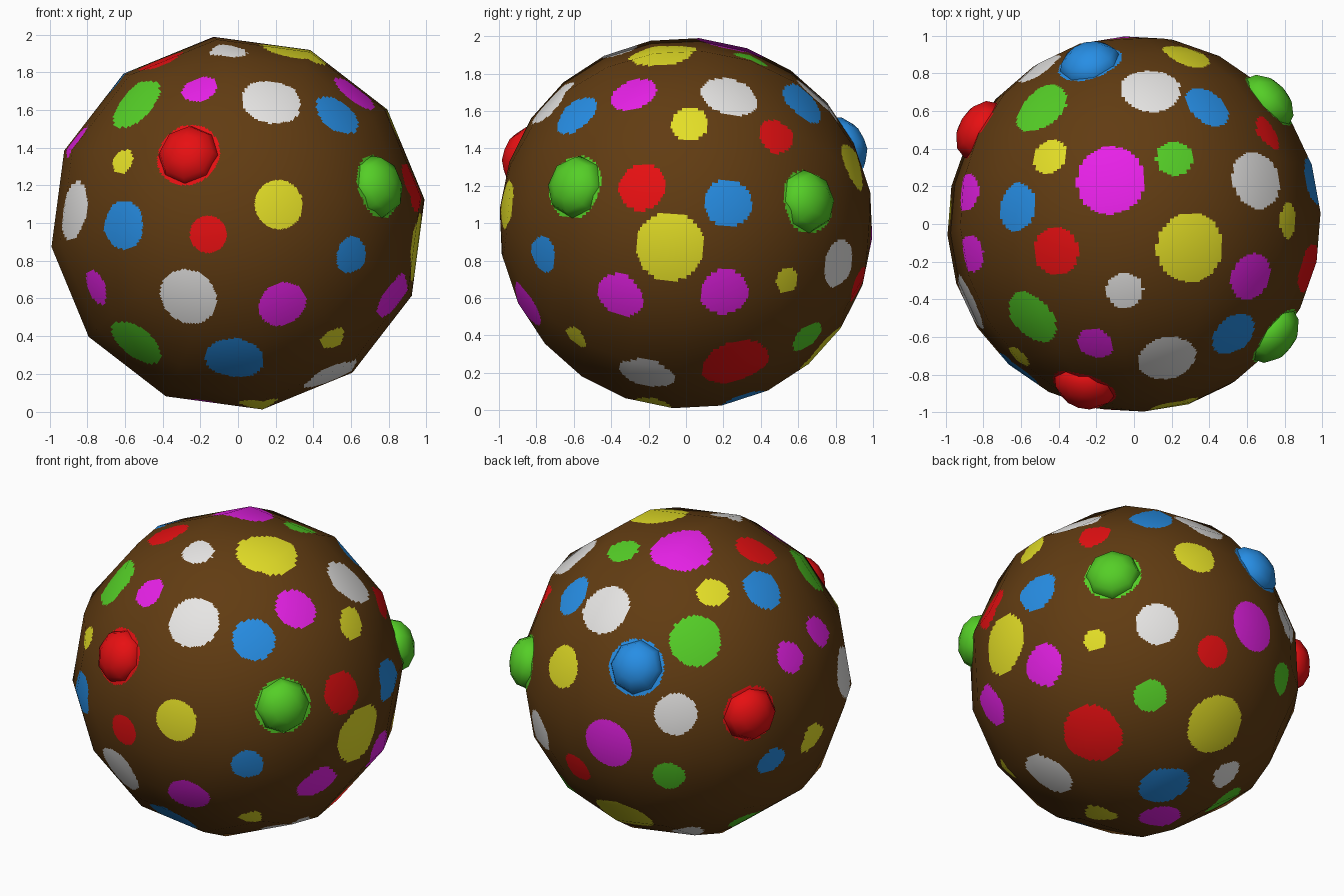
import bpy, bmesh, math
from mathutils import Vector, Matrix

if "Cube" in bpy.data.objects:
    bpy.data.objects.remove(bpy.data.objects["Cube"])

CENTRE = Vector((0, 0, 1))

# flat colours (linear)
COLOURS = {
    "brown": (0.12, 0.045, 0.006), "red": (0.8, 0.005, 0.006),
    "green": (0.09, 0.62, 0.02), "blue": (0.02, 0.27, 0.78),
    "yellow": (0.78, 0.74, 0.02), "magenta": (0.8, 0.015, 0.8),
    "white": (0.82, 0.81, 0.80),
}
NAMES = list(COLOURS)
MATS = {}
for name, rgb in COLOURS.items():
    MATS[name] = bpy.data.materials.new(name)
    MATS[name].diffuse_color = (*rgb, 1)

# viewing directions: front, right, top, back-left above, back-right below
VIEWS = {"F": (0, 0), "R": (90, 0), "T": (0, 90), "L": (-144, 26), "B": (140, -30)}


def on_ball(view, u, v):
    """Unit direction of a point seen at (u, v) in a view."""
    a, e = (math.radians(t) for t in VIEWS[view])
    flat = Vector((math.sin(a), -math.cos(a), 0))
    right = Vector((math.cos(a), math.sin(a), 0))
    z = Vector((0, 0, 1))
    up = z * math.cos(e) - flat * math.sin(e)
    toward = flat * math.cos(e) + z * math.sin(e)
    w = math.sqrt(max(0.0, 1 - u * u - v * v))
    return (right * u + up * v + toward * w).normalized()


# painted spots come in five sizes; each is placed by its view and position
SIZES = {"tiny": 0.07, "small": 0.1, "medium": 0.132, "large": 0.16, "huge": 0.19}
SPOTS = {
    "tiny": {"yellow": [("F", -.62, .33), ("F", .51, -.62), ("R", .55, -.31)]},
    "small": {
        "red": [("T", .73, .49), ("F", -.16, -.06), ("B", .48, .12)],
        "green": [("T", .22, .36), ("B", .1, -.15), ("L", -.12, -.65)],
        "blue": [("F", .61, -.17), ("L", .51, -.57)],
        "yellow": [("T", -.46, .37), ("T", .84, .02), ("L", .76, -.43), ("B", -.2, -.88)],
        "magenta": [("T", -.9, .17), ("T", -.88, -.16), ("T", -.21, -.65), ("F", -.78, -.35)],
        "white": [("T", -.05, -.36), ("B", .57, -.63)]},
    "medium": {
        "red": [("T", -.43, -.15), ("R", -.24, .2)],
        "green": [("B", .56, -.81)],
        "blue": [("T", .4, .64), ("T", -.64, .09), ("T", .54, -.6), ("R", .23, .11),
                 ("F", -.62, -.01)],
        "yellow": [("T", .28, .91), ("F", .22, .1)],
        "magenta": [("T", .64, -.29), ("F", .24, -.44), ("R", -.36, -.4), ("R", .21, -.38),
                    ("B", .16, -.91)],
        "white": [("L", -.08, -.28), ("R", .83, -.22)]},
    "large": {
        "green": [("T", -.51, .63), ("T", -.56, -.51), ("F", -.56, -.66)],
        "blue": [("F", -.02, -.74), ("B", .19, -.71)],
        "magenta": [("L", -.49, -.45)],
        "white": [("T", .09, .73), ("T", .67, .24), ("T", .18, -.73), ("F", -.9, .07),
                  ("F", -.27, -.4), ("B", -.53, -.64)]},
    "huge": {
        "red": [("R", .27, -.78)], "magenta": [("T", -.13, .24)],
        "yellow": [("T", .31, -.13), ("R", -.09, -.13), ("B", .5, -.33)]},
}
# raised domes, all one size
DOME_RADIUS, DOME_HEIGHT = 0.17, 0.12
DOMES = [("green", "R", -.61, .2), ("red", "F", -.27, .37), ("green", "R", .67, .12),
         ("red", "L", .38, -.28), ("blue", "R", .87, .42)]
# the blue dome lies on the left half, so its view is the back-left one
DOMES[-1] = ("blue", "L", -.32, .01)
domes = [(c, on_ball(v, x, y)) for c, v, x, y in DOMES]

marks = [(on_ball(*spot), SIZES[size], NAMES.index(c))
         for size, group in SPOTS.items() for c, rows in group.items() for spot in rows]
marks += [(d, DOME_RADIUS * 1.03, NAMES.index(c)) for c, d in domes]


def add_object(name, bm):
    me = bpy.data.meshes.new(name)
    bm.to_mesh(me)
    bm.free()
    ob = bpy.data.objects.new(name, me)
    bpy.context.collection.objects.link(ob)
    me.polygons.foreach_set("use_smooth", [True] * len(me.polygons))
    return ob


# ball: 12-sided sphere with its pole facing the front, slightly tilted
pole = Vector((0.05, -1, 0.077)).normalized()
spoke = Vector((-0.13, 0.07, 0.99))
spoke = (spoke - pole * spoke.dot(pole)).normalized()
turn = Matrix((spoke, pole.cross(spoke), pole)).transposed().to_4x4()
bm = bmesh.new()
bmesh.ops.create_uvsphere(bm, u_segments=12, v_segments=12, radius=1.0, matrix=turn)
# fine grid inside the flat facets so that the spots can be coloured in
bmesh.ops.subdivide_edges(bm, edges=bm.edges[:], cuts=23, use_grid_fill=True)
limits = [(d.x, d.y, d.z, 1 - r * r / 2, i) for d, r, i in marks]
for f in bm.faces:
    x, y, z = f.calc_center_median().normalized()
    for a, b, c, lim, idx in limits:
        if a * x + b * y + c * z > lim:
            f.material_index = idx
            break
normals = [v.co.normalized() for v in bm.verts]
ball = add_object("spotted_ball", bm)
for n in NAMES:
    ball.data.materials.append(MATS[n])
ball.data.normals_split_custom_set_from_vertices(normals)
ball.location = CENTRE

# domes: flattened eight-sided spheres half sunk in the ball
for k, (colour, d) in enumerate(domes):
    bm = bmesh.new()
    bmesh.ops.create_uvsphere(bm, u_segments=8, v_segments=6, radius=1.0)
    bm.transform(Matrix.Translation(CENTRE + d * 0.96)
                 @ d.to_track_quat('Z', 'Y').to_matrix().to_4x4()
                 @ Matrix.Diagonal((DOME_RADIUS, DOME_RADIUS, DOME_HEIGHT, 1)))
    dome = add_object(f"{colour}_dome_{k + 1}", bm)
    dome.data.materials.append(MATS[colour])

for m in bpy.data.materials:
    if m.users and not m.is_grease_pencil:
        m.use_nodes = True
        m.node_tree.nodes["Principled BSDF"].inputs["Base Color"].default_value = m.diffuse_color
